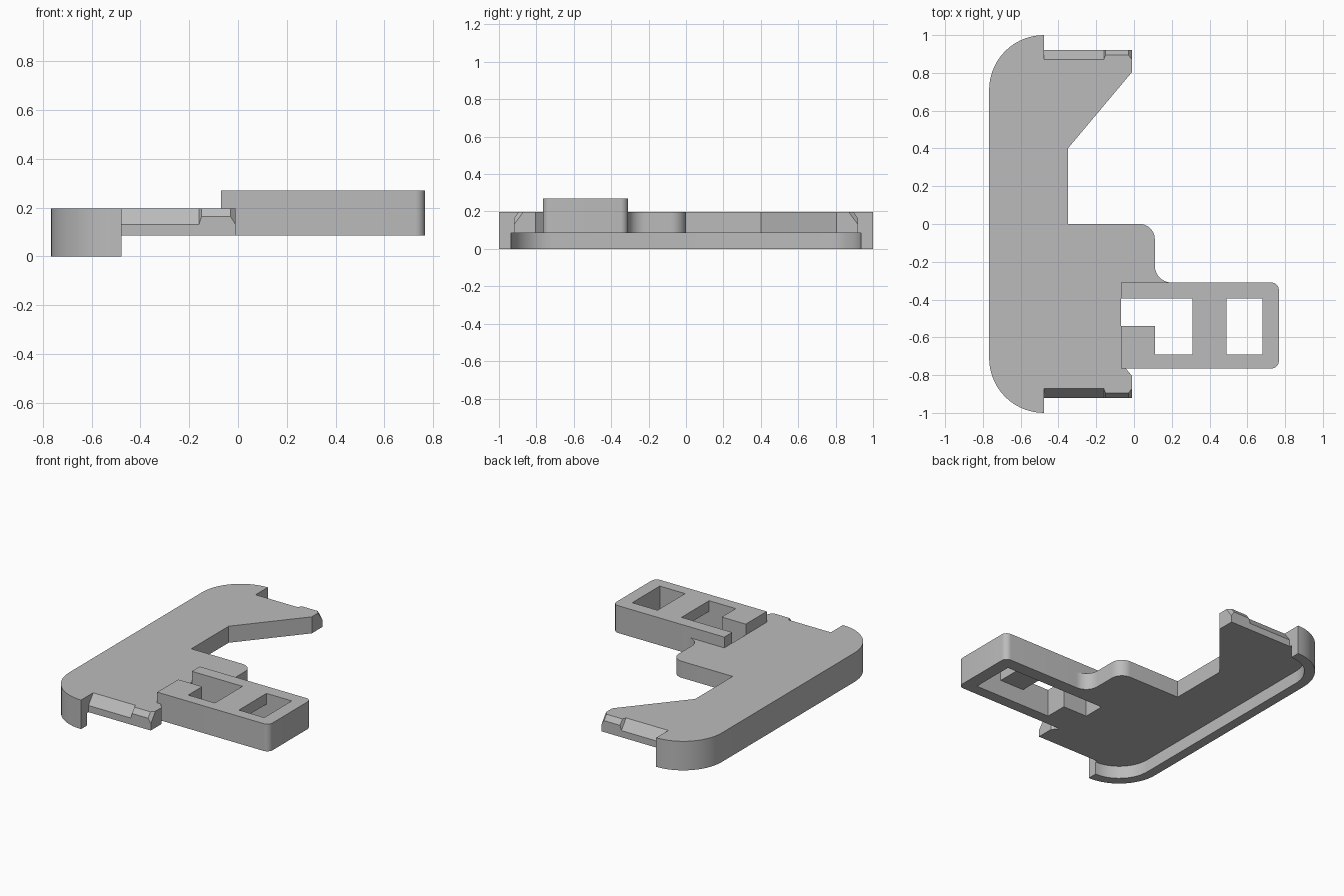
import bpy, bmesh
from math import cos, sin, radians

cube = bpy.data.objects.get("Cube")
if cube:
    bpy.data.objects.remove(cube, do_unlink=True)

GREY = (0.5, 0.5, 0.5, 1)
grey = bpy.data.materials.new("plain grey")
grey.use_nodes = True
grey.diffuse_color = GREY
grey.node_tree.nodes["Principled BSDF"].inputs["Base Color"].default_value = GREY

# Shared levels and sizes
UNDER, TOP, ARM_TOP = 0.085, 0.197, 0.27
END_X, TIP_X = -0.477, -0.01
CORNER_R, CORNER_Y, WALL = 0.29, 0.71, 0.065
STEP_X = -0.07


def finish(name, bm):
    bmesh.ops.recalc_face_normals(bm, faces=bm.faces)
    mesh = bpy.data.meshes.new(name)
    bm.to_mesh(mesh)
    bm.free()
    mesh.materials.append(grey)
    obj = bpy.data.objects.new(name, mesh)
    bpy.context.collection.objects.link(obj)
    bpy.ops.object.select_all(action="DESELECT")
    obj.select_set(True)
    bpy.context.view_layer.objects.active = obj
    bpy.ops.object.shade_smooth_by_angle(angle=radians(30))
    return obj


def arc(cx, cy, r, start, end, n=14):
    angles = [radians(start + (end - start) * i / n) for i in range(n + 1)]
    return [(cx + r * cos(a), cy + r * sin(a)) for a in angles]


def prism(name, outline, low, high):
    bm = bmesh.new()
    face = bm.faces.new([bm.verts.new((x, y, low)) for x, y in outline])
    out = bmesh.ops.extrude_face_region(bm, geom=[face], use_keep_orig=True)
    verts = [v for v in out["geom"] if isinstance(v, bmesh.types.BMVert)]
    bmesh.ops.translate(bm, verts=verts, vec=(0, 0, high - low))
    return finish(name, bm)


def hull(name, points):
    bm = bmesh.new()
    for p in points:
        bm.verts.new(p)
    bmesh.ops.convex_hull(bm, input=bm.verts)
    bmesh.ops.dissolve_limit(bm, angle_limit=0.02, verts=bm.verts, edges=bm.edges)
    return finish(name, bm)


def rounded_side(r):
    return (arc(END_X, CORNER_Y, r, 90, 180)
            + arc(END_X, -CORNER_Y, r, 180, 270))


# Main plate, stepping around the arm
plate = [(TIP_X, 0.87), (END_X, 0.87)] + rounded_side(CORNER_R)
plate += [(END_X, -0.87), (TIP_X, -0.87), (TIP_X, -0.805), (-0.043, -0.765),
          (STEP_X, -0.765), (STEP_X, -0.31)]
plate += arc(0.2, -0.22, 0.09, 270, 180) + arc(0.03, -0.08, 0.08, 0, 90)
plate += [(-0.35, 0), (-0.35, 0.4), (TIP_X, 0.805)]
prism("plate", plate, UNDER, TOP)

# Rim hanging below the rounded side
rim = rounded_side(CORNER_R) + rounded_side(CORNER_R - WALL)[::-1]
prism("rim", rim, 0, UNDER)

# Raised arm: a frame open on its inner end
arm = [(STEP_X, -0.765)] + arc(0.727, -0.725, 0.04, 270, 360, 8)
arm += arc(0.727, -0.35, 0.04, 0, 90, 8)
arm += [(STEP_X, -0.31), (STEP_X, -0.395), (0.68, -0.395), (0.68, -0.69),
        (0.11, -0.69), (0.11, -0.54), (STEP_X, -0.54)]
prism("arm_frame", arm, UNDER, ARM_TOP)

# Shallow bar bridging the top of the frame
bar = [(0.31, -0.69), (0.49, -0.69), (0.49, -0.395), (0.31, -0.395)]
prism("arm_crossbar", bar, TOP, ARM_TOP)

# Bevelled edge with a small catch on each end
for side, label in ((1, "back"), (-1, "front")):
    section = [(0.87, UNDER), (0.92, UNDER), (0.92, 0.13), (0.87, TOP)]
    hull(label + "_bevelled_edge",
         [(x, side * y, z) for x in (END_X, TIP_X) for y, z in section])
    base = [(x, side * y, z) for x in (-0.16, TIP_X) for y, z in section[2:]]
    crest = [(x, side * y, z) for x in (-0.15, -0.03)
             for y, z in ((0.92, 0.163), (0.895, TOP))]
    hull(label + "_catch", base + crest)
